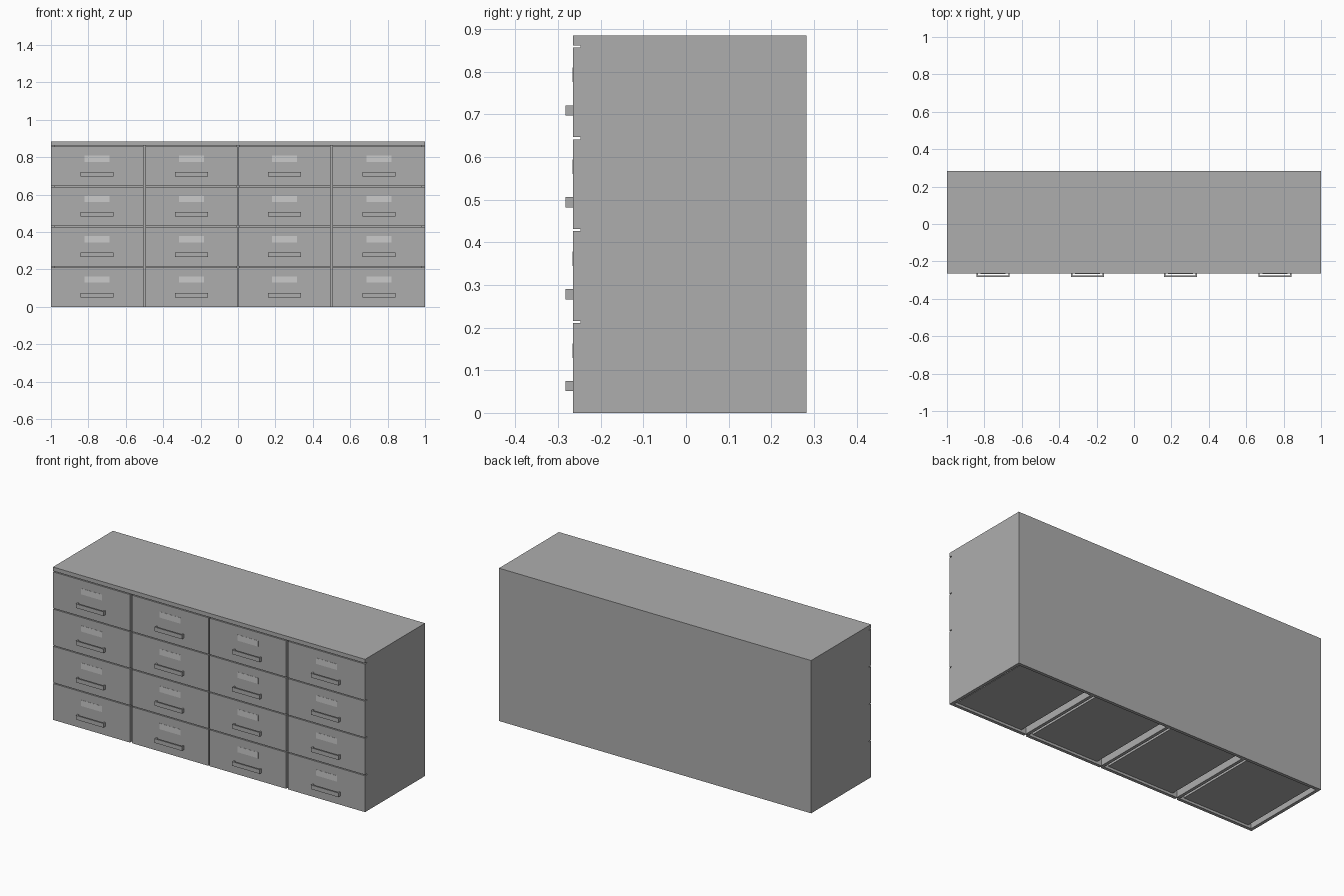
import bpy, bmesh

if "Cube" in bpy.data.objects:
    bpy.data.objects.remove(bpy.data.objects["Cube"])

FRONT, CARCASS, BACK = -0.265, -0.247, 0.283
TOP_Z, H, T = 0.862, 0.885, 0.018
PITCH, GAP = 0.2155, 0.005

body_mat = bpy.data.materials.new("body_grey")
body_mat.diffuse_color = (0.42, 0.42, 0.42, 1)
body_mat.use_nodes = True
body_mat.node_tree.nodes["Principled BSDF"].inputs["Base Color"].default_value = body_mat.diffuse_color


def finish(name, bm, mat=body_mat):
    bmesh.ops.recalc_face_normals(bm, faces=bm.faces)
    me = bpy.data.meshes.new(name)
    bm.to_mesh(me)
    bm.free()
    if mat:
        me.materials.append(mat)
    ob = bpy.data.objects.new(name, me)
    bpy.context.collection.objects.link(ob)
    return ob


def add_box(bm, x, y, z):
    vs = bmesh.ops.create_cube(bm, size=1)["verts"]
    for v in vs:
        v.co = [r[0] if c < 0 else r[1] for c, r in zip(v.co, (x, y, z))]


def box(name, x, y, z, mat=body_mat):
    bm = bmesh.new()
    add_box(bm, x, y, z)
    return finish(name, bm, mat)


def handle(name, cx, z0, z1):
    # U-shaped pull: plan profile extruded upwards
    w, t, tip = 0.088, 0.007, -0.283
    pts = [(-w, FRONT), (-w, tip), (w, tip), (w, FRONT),
           (w - t, FRONT), (w - t, tip + t), (t - w, tip + t), (t - w, FRONT)]
    bm = bmesh.new()
    f = bm.faces.new([bm.verts.new((cx + x, y, z0)) for x, y in pts])
    ext = bmesh.ops.extrude_face_region(bm, geom=[f])["geom"]
    bmesh.ops.translate(bm, vec=(0, 0, z1 - z0),
                        verts=[g for g in ext if isinstance(g, bmesh.types.BMVert)])
    return finish(name, bm)


def drawer_box(name, x0, x1, z0, z1):
    # open tray made of bottom, two sides and a back
    y0, y1, t = CARCASS, BACK - T - 0.005, 0.012
    bm = bmesh.new()
    add_box(bm, (x0, x1), (y0, y1), (z0, z0 + t))
    add_box(bm, (x0, x0 + t), (y0, y1), (z0 + t, z1))
    add_box(bm, (x1 - t, x1), (y0, y1), (z0 + t, z1))
    add_box(bm, (x0 + t, x1 - t), (y1 - t, y1), (z0 + t, z1))
    return finish(name, bm)


# carcass
box("top_panel", (-1, 1), (FRONT, BACK), (TOP_Z, H))
box("back_panel", (-1 + T, 1 - T), (BACK - T, BACK), (0, TOP_Z))
for side, x in (("left", -1), ("right", 1 - T)):
    box(side + "_side", (x, x + T), (CARCASS, BACK), (0, TOP_Z))
for i, x in enumerate((-0.5, 0, 0.5)):
    box(f"divider_{i}", (x - T / 2, x + T / 2), (CARCASS, BACK - T), (0, TOP_Z))

# drawers
columns = [(-1, -0.506), (-0.494, -0.004), (0.004, 0.494), (0.506, 1)]
for c, (x0, x1) in enumerate(columns):
    cx = (x0 + x1) / 2
    mid = -0.75 + 0.5 * c
    for r in range(4):
        z = r * PITCH
        n = f"{c}_{r}"
        box("drawer_front_" + n, (x0, x1), (FRONT, CARCASS), (z, z + PITCH - GAP))
        drawer_box("drawer_box_" + n, mid - 0.213, mid + 0.213, z + 0.014, z + 0.17)
        handle("handle_" + n, cx, z + 0.051, z + 0.075)
        box("label_" + n, (cx - 0.067, cx + 0.067), (FRONT - 0.001, FRONT),
            (z + 0.129, z + 0.163), None)
